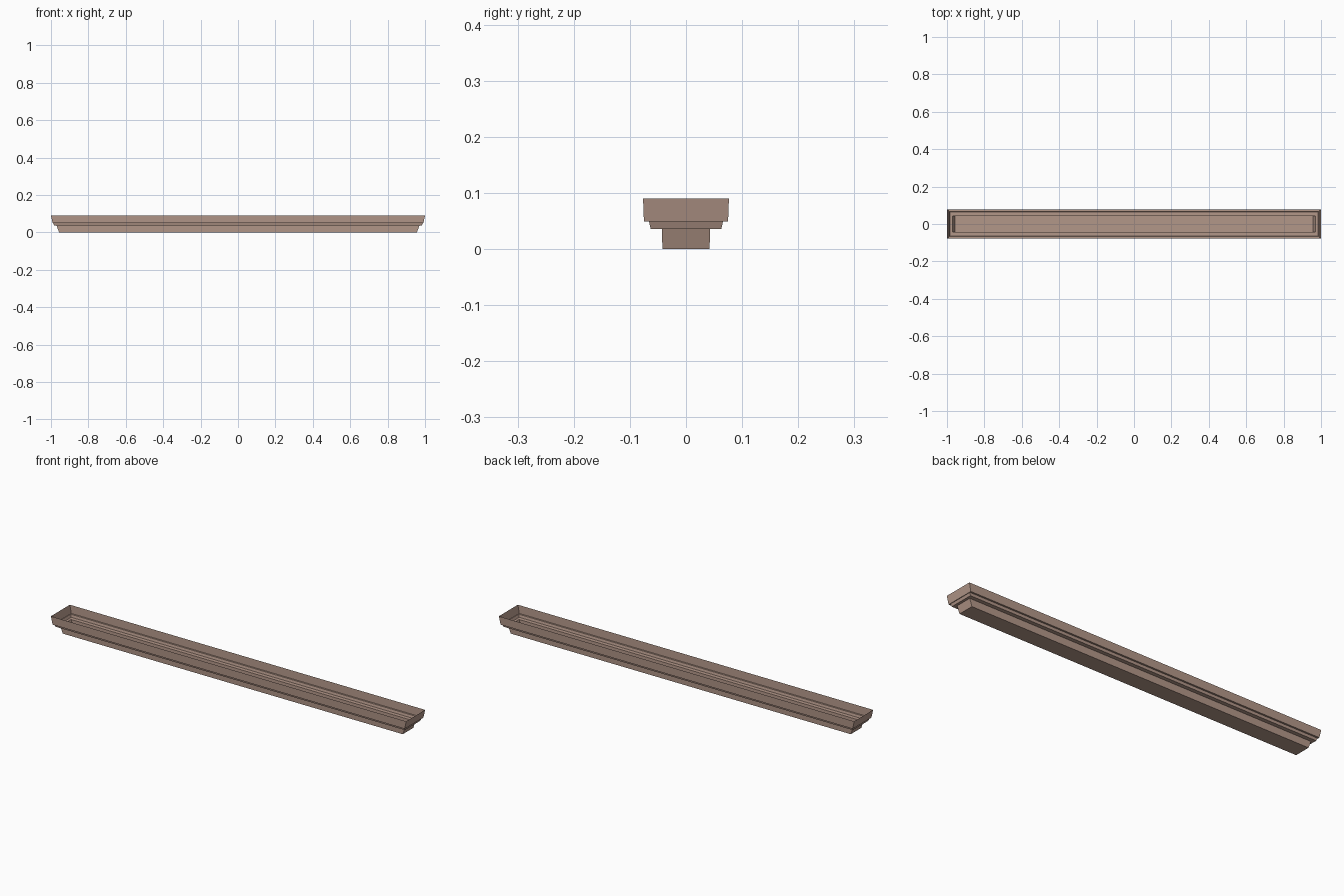
import bpy, bmesh

if "Cube" in bpy.data.objects:
    bpy.data.objects.remove(bpy.data.objects["Cube"])

mat = bpy.data.materials.new("dusty brown")
mat.diffuse_color = (0.45, 0.31, 0.25, 1)
mat.use_nodes = True
mat.node_tree.nodes["Principled BSDF"].inputs["Base Color"].default_value = mat.diffuse_color

# stepped open tray: rings of (half length, half width, height), bottom to rim
RINGS = [
    (0.957, 0.042, 0.0), (0.970, 0.043, 0.036),    # base channel
    (0.983, 0.063, 0.036), (0.988, 0.066, 0.049),  # middle step
    (0.991, 0.075, 0.049), (1.0, 0.0765, 0.09),    # upper lip
]

bm = bmesh.new()
loops = [[bm.verts.new((sx * x, sy * y, z))
          for sx, sy in ((-1, -1), (1, -1), (1, 1), (-1, 1))]
         for x, y, z in RINGS]

# floor, then bands between successive rings; top stays open
bm.faces.new(loops[0][::-1])
for lo, hi in zip(loops, loops[1:]):
    for i in range(4):
        j = (i + 1) % 4
        bm.faces.new((lo[i], lo[j], hi[j], hi[i]))

me = bpy.data.meshes.new("stepped_tray")
bm.to_mesh(me)
bm.free()
me.materials.append(mat)
ob = bpy.data.objects.new("stepped_tray", me)
bpy.context.collection.objects.link(ob)
